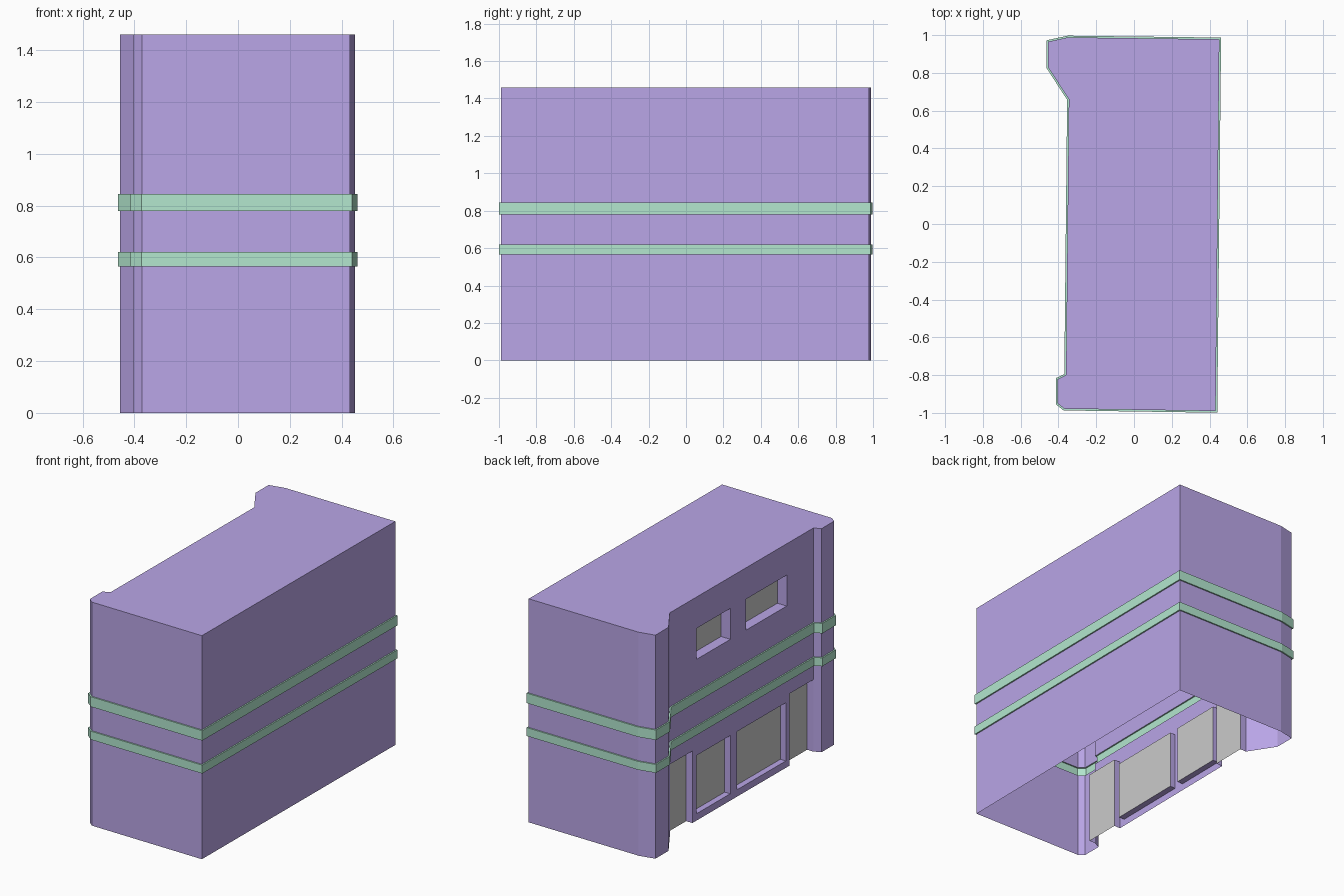
import bpy
from mathutils import Vector

if "Cube" in bpy.data.objects:
    bpy.data.objects.remove(bpy.data.objects["Cube"])


def material(name, rgb):
    m = bpy.data.materials.new(name)
    m.diffuse_color = (*rgb, 1)
    m.use_nodes = True
    m.node_tree.nodes["Principled BSDF"].inputs["Base Color"].default_value = m.diffuse_color
    return m


def build(name, faces, mat=None):
    """Make an object from a list of polygons, merging shared corners."""
    verts, index, polys = [], {}, []
    for face in faces:
        poly = []
        for p in face:
            key = tuple(round(c, 5) for c in p)
            if key not in index:
                index[key] = len(verts)
                verts.append(key)
            poly.append(index[key])
        polys.append(poly)
    mesh = bpy.data.meshes.new(name)
    mesh.from_pydata(verts, [], polys)
    if mat:
        mesh.materials.append(mat)
    obj = bpy.data.objects.new(name, mesh)
    bpy.context.collection.objects.link(obj)
    return obj


def offset(points, d):
    """Move a counter-clockwise outline outwards by d with mitred corners."""
    out = []
    for i, p in enumerate(points):
        a, p, b = Vector(points[i - 1]), Vector(p), Vector(points[(i + 1) % len(points)])
        e1, e2 = (p - a).normalized(), (b - p).normalized()
        n1, n2 = Vector((e1.y, -e1.x)), Vector((e2.y, -e2.x))
        out.append(tuple(p + (n1 + n2) * d / (1 + n1.dot(n2))))
    return out


def strip(low, high, z0, z1, skip=None):
    """Quads joining two outlines."""
    n = len(low)
    return [[(*low[i], z0), (*low[(i + 1) % n], z0), (*high[(i + 1) % n], z1), (*high[i], z1)]
            for i in range(n) if i != skip]


# Footprint, counter-clockwise; the shop front is the edge starting at FRONT
outline = [(.452, .978), (-.35, .988), (-.455, .965), (-.455, .83), (-.345, .66),
           (-.36, -.80), (-.405, -.822), (-.405, -.95), (-.37, -.978), (.432, -.99)]
FRONT = 4
HEIGHT = 1.46
bands = [(.565, .62), (.78, .845)]

purple = material("purple_wall", (.49, .38, .80))
green = material("green_trim", (.45, .80, .62))


def on_wall(y, z, depth=0):
    (x0, y0), (x1, y1) = outline[FRONT], outline[FRONT + 1]
    return (x0 + (x1 - x0) * (y - y0) / (y1 - y0) + depth, y, z)


def wall_with_openings(z0, z1, openings):
    """Shop-front wall with recessed openings (y_left, y_right, z_low, z_high, depth)."""
    wall, panes = [], []
    ys = sorted({.66, -.80, *(o[0] for o in openings), *(o[1] for o in openings)}, reverse=True)
    zs = sorted({z0, z1, *(o[2] for o in openings), *(o[3] for o in openings)})
    for ya, yb in zip(ys, ys[1:]):
        for za, zb in zip(zs, zs[1:]):
            y, z = (ya + yb) / 2, (za + zb) / 2
            if not any(o[1] < y < o[0] and o[2] < z < o[3] for o in openings):
                wall.append([on_wall(ya, za), on_wall(yb, za), on_wall(yb, zb), on_wall(ya, zb)])
    for ya, yb, za, zb, d in openings:
        ring = [(ya, za), (yb, za), (yb, zb), (ya, zb)]
        panes.append([on_wall(y, z, d) for y, z in ring])
        for i in range(4):
            p, q = ring[i], ring[(i + 1) % 4]
            if p[1] == q[1] == 0:      # doorways have no sill
                continue
            wall.append([on_wall(*p), on_wall(*q), on_wall(*q, d), on_wall(*p, d)])
    return wall, panes


# Ground floor: two doorways and two display windows; upper floor: two windows
lower, lower_panes = wall_with_openings(0, bands[0][0], [
    (.66, .43, 0, .47, .045), (-.56, -.80, 0, .47, .045),
    (.39, .045, .045, .425, .04), (-.025, -.52, .045, .425, .04)])
upper, upper_panes = wall_with_openings(bands[1][1], HEIGHT, [
    (.387, .043, 1.053, 1.255, .068), (-.113, -.53, 1.053, 1.255, .068)])

# Building shell: open underneath, open behind the trim bands, flat roof
shell = strip(outline, outline, 0, bands[0][0], FRONT) + lower
shell += strip(outline, outline, bands[0][1], bands[1][0])
shell += strip(outline, outline, bands[1][1], HEIGHT, FRONT) + upper
shell.append([(*p, HEIGHT) for p in outline])
build("building_shell", shell, purple)

# Grey glazing and doors
build("shop_windows_and_doors", lower_panes)
build("upper_windows", upper_panes)

# Raised trim bands
wide = offset(outline, .009)
for name, (z0, z1) in zip(("lower_trim_band", "upper_trim_band"), bands):
    build(name, strip(outline, wide, z0, z0) + strip(wide, wide, z0, z1)
          + strip(wide, outline, z1, z1), green)
